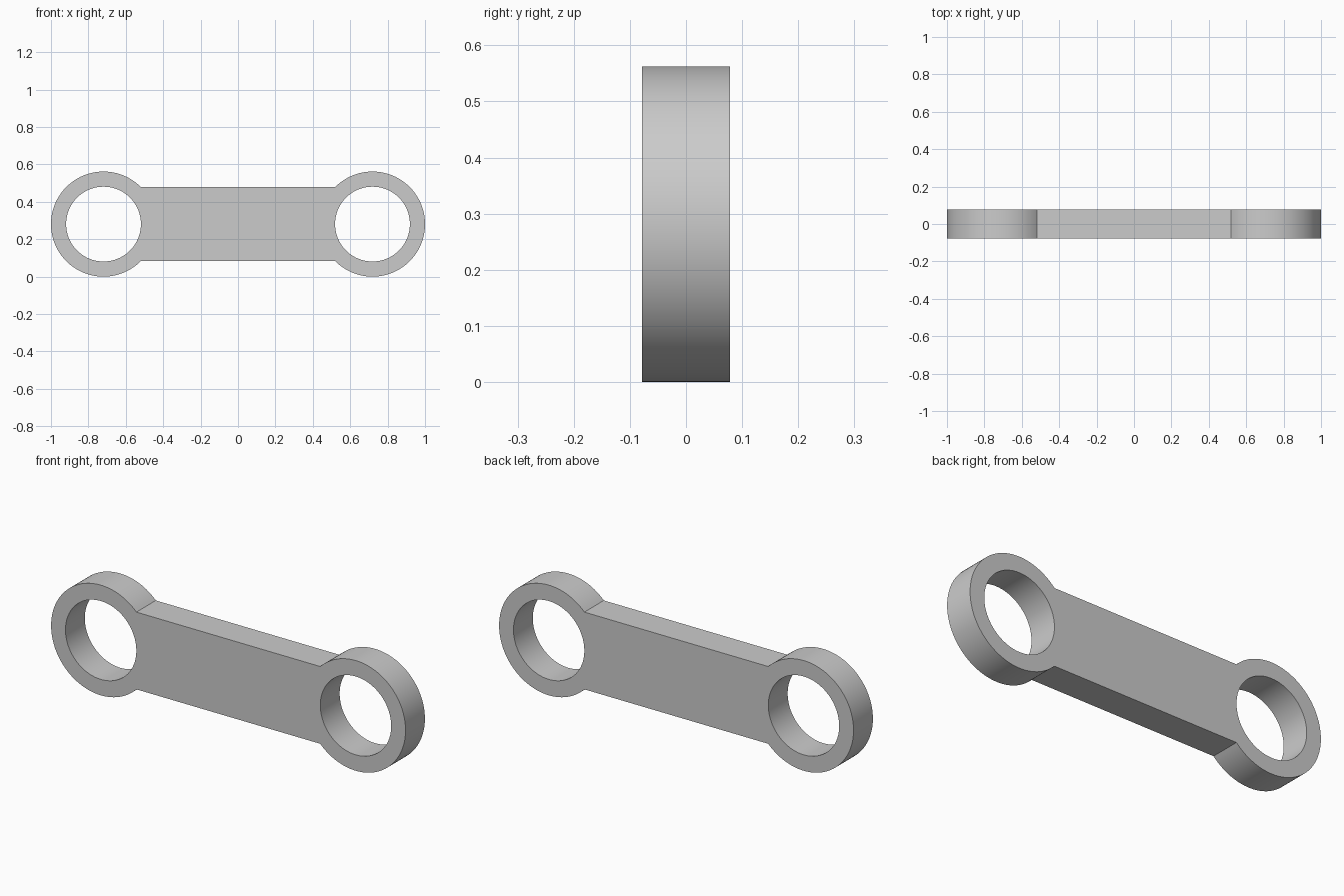
import bpy, bmesh, math
from mathutils import Vector

cube = bpy.data.objects.get("Cube")
if cube:
    bpy.data.objects.remove(cube, do_unlink=True)

EYE_X, MID_Z = 0.719, 0.281       # eye centres
OUTER, INNER = 0.281, 0.2         # eye radii
BAR_HALF, DEPTH = 0.197, 0.156    # bar half height, thickness
STEPS = 80

grey = bpy.data.materials.new("light grey")
grey.use_nodes = True
colour = (0.6, 0.6, 0.6, 1)
grey.diffuse_color = colour
grey.node_tree.nodes["Principled BSDF"].inputs["Base Color"].default_value = colour


def arc(cx, radius, start, end, steps):
    """Points on an arc in the front plane."""
    angles = [start + (end - start) * i / steps for i in range(steps + 1)]
    return [(cx + radius * math.cos(a), -DEPTH / 2, MID_Z + radius * math.sin(a))
            for a in angles]


def add_loop(bm, points):
    verts = [bm.verts.new(p) for p in points]
    for i, v in enumerate(verts):
        bm.edges.new((v, verts[(i + 1) % len(verts)]))


bm = bmesh.new()
# Outer outline: two round eyes joined by the straight bar
join = math.asin(BAR_HALF / OUTER)
right_eye = arc(-EYE_X, OUTER, join, 2 * math.pi - join, STEPS)
left_eye = arc(EYE_X, OUTER, join - math.pi, math.pi - join, STEPS)
add_loop(bm, right_eye + left_eye)

# Round holes
for side in (-1, 1):
    add_loop(bm, arc(side * EYE_X, INNER, 0, 2 * math.pi, STEPS)[:-1])

# Fill the flat face and give it thickness
bmesh.ops.triangle_fill(bm, use_beauty=True, edges=bm.edges[:], normal=Vector((0, -1, 0)))
result = bmesh.ops.extrude_face_region(bm, geom=bm.faces[:], use_keep_orig=True)
moved = [g for g in result["geom"] if isinstance(g, bmesh.types.BMVert)]
bmesh.ops.translate(bm, verts=moved, vec=(0, DEPTH, 0))
bmesh.ops.recalc_face_normals(bm, faces=bm.faces[:])
bmesh.ops.dissolve_limit(bm, angle_limit=0.001, verts=bm.verts[:], edges=bm.edges[:])

mesh = bpy.data.meshes.new("link_arm")
bm.to_mesh(mesh)
bm.free()
mesh.materials.append(grey)
link = bpy.data.objects.new("link_arm", mesh)
bpy.context.collection.objects.link(link)

# Smooth round walls, sharp rims
bpy.ops.object.select_all(action="DESELECT")
link.select_set(True)
bpy.context.view_layer.objects.active = link
bpy.ops.object.shade_smooth_by_angle(angle=math.radians(30))
